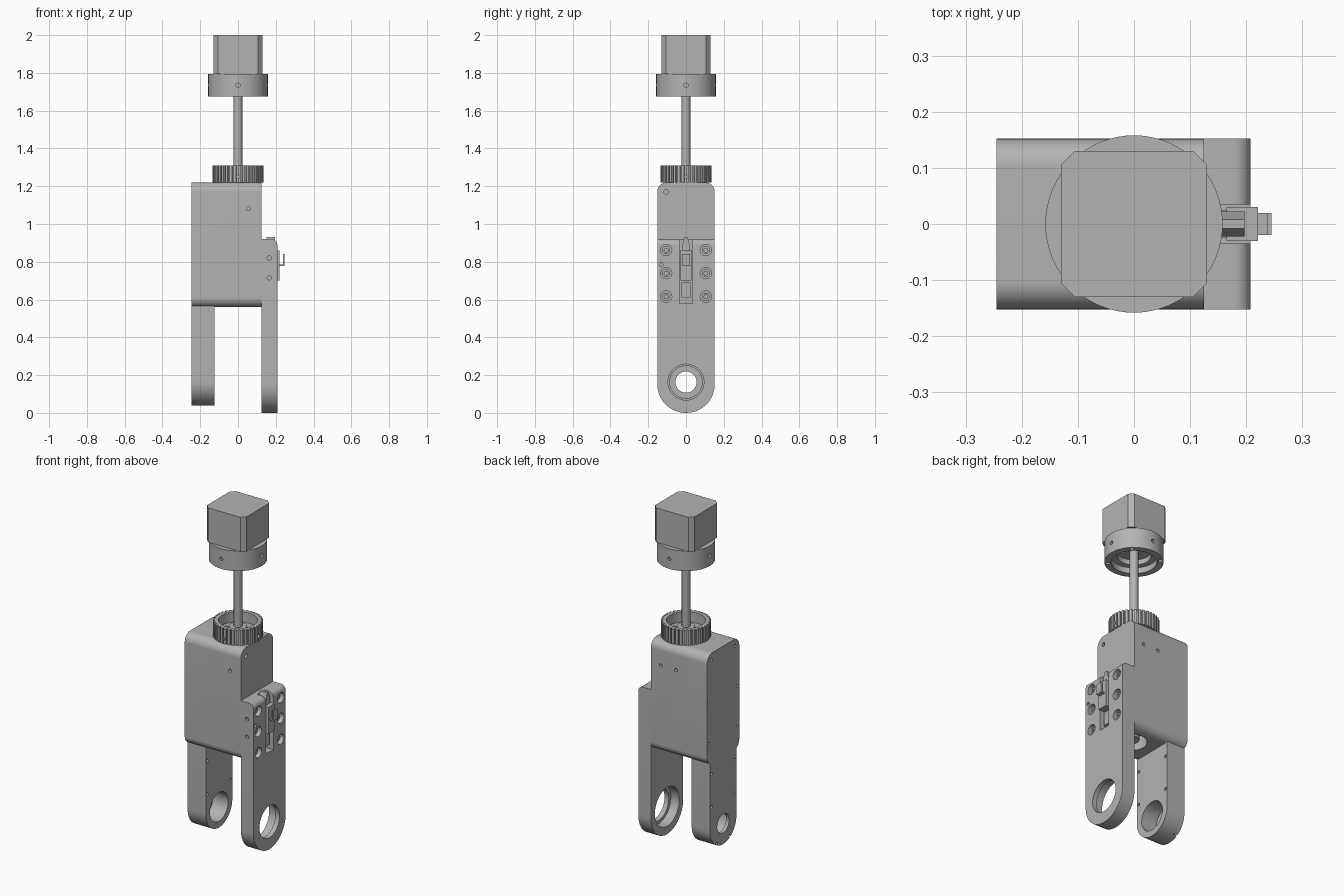
import bpy, bmesh
from math import sin, cos, pi, radians
from mathutils import Matrix

cube = bpy.data.objects.get("Cube")
if cube:
    bpy.data.objects.remove(cube, do_unlink=True)

grey = bpy.data.materials.new("machined grey")
grey.use_nodes = True
grey.diffuse_color = (0.45, 0.45, 0.45, 1)
grey.node_tree.nodes["Principled BSDF"].inputs["Base Color"].default_value = (0.45, 0.45, 0.45, 1)


# ---- helpers ----
def place(axis, a, b, t):
    return {"x": (t, a, b), "y": (a, t, b), "z": (a, b, t)}[axis]


def rounded(a0, a1, b0, b1, low, high, steps=14):
    """Rectangle with separate radii for its lower and upper corners."""
    pts = []
    for ca, cb, r, start in ((a1, b0, low, -90), (a1, b1, high, 0),
                             (a0, b1, high, 90), (a0, b0, low, 180)):
        ca += -r if ca == a1 else r
        cb += -r if cb == b1 else r
        n = steps if r else 0
        for i in range(n + 1):
            t = radians(start + 90 * i / max(n, 1))
            pts.append((ca + r * cos(t), cb + r * sin(t)))
    return pts


def circle(a, b, r, n=40):
    return [(a + r * cos(2 * pi * i / n), b + r * sin(2 * pi * i / n)) for i in range(n)]


def rect(a0, a1, b0, b1):
    return rounded(a0, a1, b0, b1, 0, 0)


def build(name, solids):
    """One object from (outline, axis, low, high) extrusions."""
    bm = bmesh.new()
    for pts, axis, lo, hi in solids:
        part = bmesh.new()
        base = part.faces.new([part.verts.new(place(axis, a, b, lo)) for a, b in pts])
        ext = bmesh.ops.extrude_face_region(part, geom=[base])
        verts = [v for v in ext["geom"] if isinstance(v, bmesh.types.BMVert)]
        bmesh.ops.translate(part, verts=verts, vec=place(axis, 0, 0, hi - lo))
        bmesh.ops.remove_doubles(part, verts=part.verts, dist=1e-5)
        bmesh.ops.recalc_face_normals(part, faces=part.faces)
        temp = bpy.data.meshes.new("temp")
        part.to_mesh(temp)
        part.free()
        bm.from_mesh(temp)
        bpy.data.meshes.remove(temp)
    mesh = bpy.data.meshes.new(name)
    bm.to_mesh(mesh)
    bm.free()
    mesh.materials.append(grey)
    obj = bpy.data.objects.new(name, mesh)
    bpy.context.collection.objects.link(obj)
    return obj


def activate(obj):
    bpy.ops.object.select_all(action="DESELECT")
    obj.select_set(True)
    bpy.context.view_layer.objects.active = obj


def boolean(obj, solids, operation="DIFFERENCE"):
    tool = build("cutter", solids)
    tool.hide_render = True
    mod = obj.modifiers.new("boolean", "BOOLEAN")
    mod.operation, mod.object, mod.solver, mod.use_self = operation, tool, "EXACT", True
    activate(obj)
    bpy.ops.object.modifier_apply(modifier=mod.name)
    bpy.data.objects.remove(tool, do_unlink=True)


def smooth(obj):
    activate(obj)
    bpy.ops.object.shade_smooth_by_angle(angle=radians(25))


def ring(radius, count, hole, z0, z1, start=0.0):
    """Vertical holes or pins spaced on a circle."""
    return [(circle(radius * cos(start + 2 * pi * i / count),
                    radius * sin(start + 2 * pi * i / count), hole, 12), "z", z0, z1)
            for i in range(count)]


HALF, AXLE = 0.152, 0.163

# ---- housing with its narrow leg ----
housing = build("housing", [(rounded(-HALF, HALF, 0.56, 1.22, 0.05, 0.05), "x", -0.245, 0.125)])
boolean(housing, [(rounded(-0.125, 0.125, 0.04, 0.7, 0.125, 0), "x", -0.245, -0.125)], "UNION")
cuts = [(circle(0, AXLE, 0.056), "x", -0.3, -0.1),
        (circle(0, AXLE, 0.086), "x", -0.225, -0.1),
        (circle(0.02, 0, 0.085), "z", 0.5, 0.64),
        (circle(0.055, 1.08, 0.01, 12), "y", -0.2, -0.13),
        (circle(-0.105, 1.17, 0.012, 12), "x", 0.09, 0.2)]
for x in (0.06, -0.04):
    cuts.append((circle(x, 1.08, 0.01, 12), "y", 0.13, 0.2))
for side in (-1, 1):
    for y, z in ((0.11, 1.18), (0.135, 0.93), (0.135, 0.69), (0.11, 0.5), (0.11, 0.3), (0.06, 0.065)):
        cuts.append((circle(side * y, z, 0.009, 12), "x", -0.3, -0.22))
    for z in (0.48, 0.28):
        cuts.append((circle(side * 0.11, z, 0.009, 12), "x", -0.14, -0.1))
boolean(housing, cuts)
smooth(housing)

# ---- hub in the underside opening ----
smooth(build("underside_hub", [(circle(0.02, 0, 0.045), "z", 0.575, 0.66)]))

# ---- wide side plate ----
plate = build("side_plate", [(rounded(-HALF, HALF, 0, 0.92, HALF, 0, 24), "x", 0.125, 0.208)])
bm = bmesh.new()
bm.from_mesh(plate.data)
edge = [e for e in bm.edges if all(v.co.x > 0.2 and v.co.z > 0.91 for v in e.verts)]
bmesh.ops.bevel(bm, geom=edge, offset=0.03, segments=6, profile=0.5, affect="EDGES")
bm.to_mesh(plate.data)
bm.free()
cuts = [(circle(0, AXLE, 0.095, 48), "x", 0.1, 0.3),
        (circle(0, AXLE, 0.115, 48), "x", 0.1, 0.18),
        (rect(-0.035, 0.035, 0.58, 1.0), "x", 0.15, 0.3),
        (circle(-0.132, 0.785, 0.01, 12), "x", 0.19, 0.3)]
for y in (-0.105, 0.105):
    for z in (0.615, 0.74, 0.862):
        cuts.append((circle(y, z, 0.03, 24), "x", 0.175, 0.3))
for z in (0.715, 0.82):
    cuts.append((circle(0.165, z, 0.011, 12), "y", -0.2, -0.135))
boolean(plate, cuts)
smooth(plate)

# ---- plate screws ----
for i, (y, z) in enumerate([(y, z) for y in (-0.105, 0.105) for z in (0.615, 0.74, 0.862)]):
    screw = build(f"plate_screw_{i + 1}", [(circle(y, z, 0.021, 20), "x", 0.17, 0.188)])
    boolean(screw, [(circle(y, z, 0.011, 6), "x", 0.178, 0.3)])
    smooth(screw)

# ---- latch in the plate slot ----
build("latch_lever", [(rect(-0.03, 0.03, 0.7, 0.86), "x", 0.165, 0.221)])
build("latch_hook", [(rect(0.22, 0.245, 0.778, 0.785), "y", -0.02, 0.02),
                     (rect(0.237, 0.245, 0.785, 0.84), "y", -0.02, 0.02)])
build("latch_tongue", [([(-0.022, 0.85), (0.022, 0.85), (0.022, 0.885),
                         (0.008, 0.93), (-0.008, 0.93), (-0.022, 0.885)], "x", 0.15, 0.197)])
build("latch_stop", [(rect(-0.024, 0.024, 0.61, 0.69), "x", 0.148, 0.19)])

# ---- toothed pulley cup ----
TEETH = 36
outline = []
for i in range(TEETH):
    for step, r in ((0, 0.135), (0.3, 0.136), (0.6, 0.135), (0.66, 0.124), (0.94, 0.124)):
        t = 2 * pi * (i + step) / TEETH
        outline.append((r * cos(t), r * sin(t)))
pulley = build("toothed_pulley", [(outline, "z", 1.22, 1.31)])
boolean(pulley, [(circle(0, 0, 0.106, 48), "z", 1.25, 1.4)] + ring(0.075, 6, 0.011, 1.235, 1.26)
        + [(circle(0, 1.25, 0.01, 12), "y", -0.2, -0.11), (circle(0, 1.25, 0.01, 12), "x", 0.11, 0.2)])
smooth(pulley)
smooth(build("pulley_hub", [(circle(0, 0, 0.05), "z", 1.24, 1.275)]))

# ---- drive shaft ----
smooth(build("drive_shaft", [(circle(0, 0, 0.023, 32), "z", 1.23, 1.78)]))

# ---- motor flange, hollow below ----
flange = build("motor_flange", [(circle(0, 0, 0.158, 64), "z", 1.675, 1.795)])
cuts = [(circle(0, 0, 0.122, 48), "z", 1.6, 1.71), (circle(0, 0, 0.09, 48), "z", 1.6, 1.74)]
cuts += ring(0.14, 4, 0.011, 1.66, 1.7, pi / 4) + ring(0.065, 4, 0.012, 1.73, 1.76, pi / 4)
for side in (-1, 1):
    for axis in "xy":
        cuts.append((circle(0, 1.735, 0.011, 12), axis, *sorted((side * 0.145, side * 0.2))))
boolean(flange, cuts)
smooth(flange)

# ---- motor block with chamfered corners ----
W, C = 0.13, 0.106
corners = [(W, -C), (W, C), (C, W), (-C, W), (-W, C), (-W, -C), (-C, -W), (C, -W)]
build("motor_block", [(corners, "z", 1.795, 2.0)])
